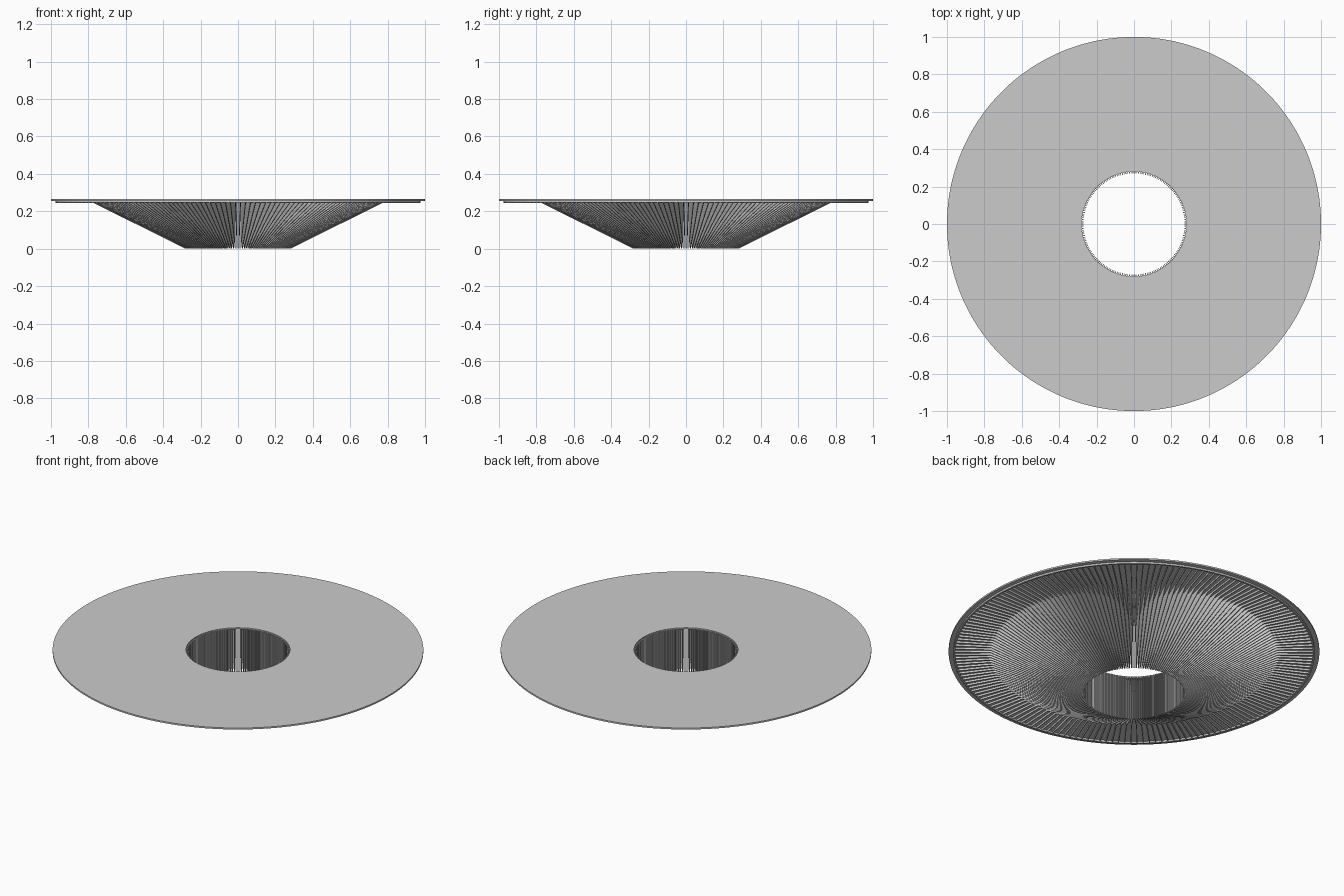
import bpy, bmesh, math
from mathutils import Matrix, Vector

if "Cube" in bpy.data.objects:
    bpy.data.objects.remove(bpy.data.objects["Cube"])

FINS = 180
SEGS = 180


def make_object(name, bm):
    bmesh.ops.recalc_face_normals(bm, faces=bm.faces)
    mesh = bpy.data.meshes.new(name)
    bm.to_mesh(mesh)
    bm.free()
    obj = bpy.data.objects.new(name, mesh)
    bpy.context.collection.objects.link(obj)
    return obj


def annulus(name, r_in, r_out, z0, z1):
    """Flat ring with a rectangular cross-section."""
    bm = bmesh.new()
    section = [(r_in, z0), (r_out, z0), (r_out, z1), (r_in, z1)]
    loops = []
    for i in range(SEGS):
        a = 2 * math.pi * i / SEGS
        loops.append([bm.verts.new((r * math.cos(a), r * math.sin(a), z))
                      for r, z in section])
    for i in range(SEGS):
        p, q = loops[i], loops[(i + 1) % SEGS]
        for k in range(4):
            n = (k + 1) % 4
            bm.faces.new((p[k], q[k], q[n], p[n]))
    return make_object(name, bm)


def radial_fins(name, profile, thickness):
    """Thin upright plates repeated around the z axis."""
    bm = bmesh.new()
    for i in range(FINS):
        rot = Matrix.Rotation(2 * math.pi * (i + 0.5) / FINS, 3, 'Z')
        a, b = [[bm.verts.new(rot @ Vector((r, s * thickness / 2, z)))
                 for r, z in profile] for s in (-1, 1)]
        bm.faces.new(a)
        bm.faces.new(b[::-1])
        for k in range(len(profile)):
            n = (k + 1) % len(profile)
            bm.faces.new((a[k], b[k], b[n], a[n]))
    return make_object(name, bm)


# Thin top plate with the central opening
annulus("top_plate", 0.28, 1.0, 0.256, 0.265)

# Fins tapering down to the lower opening, with a flat outer tail
radial_fins("radial_fins",
            [(0.27, 0.0), (0.28, 0.0), (0.775, 0.245), (0.975, 0.245),
             (0.975, 0.26), (0.27, 0.26)], 0.004)

# Slim band joining the fin tips under the plate
annulus("rim_band", 0.965, 0.975, 0.246, 0.257)
